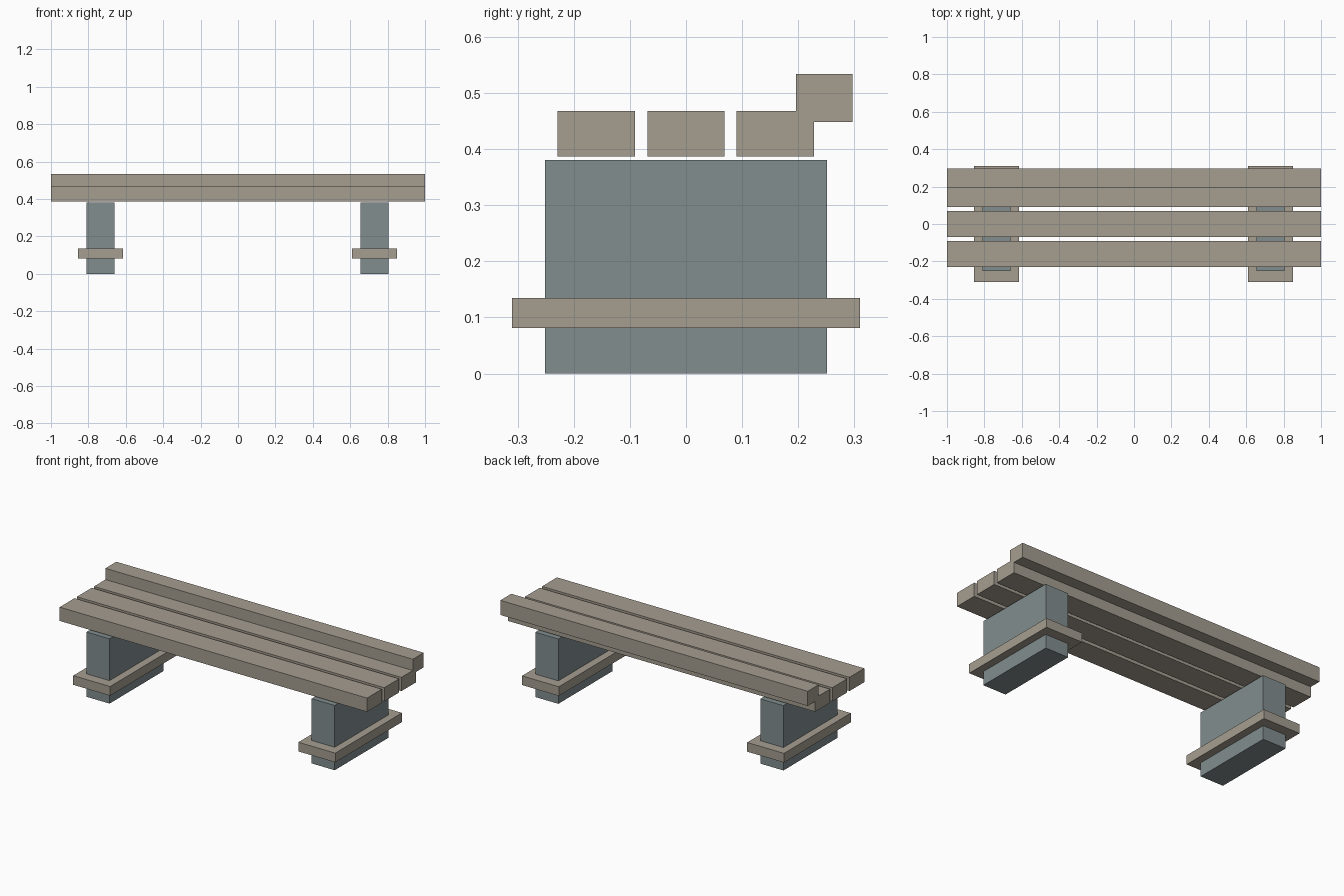
import bpy

default = bpy.data.objects.get("Cube")
if default:
    bpy.data.objects.remove(default, do_unlink=True)


def make_material(name, colour):
    mat = bpy.data.materials.new(name)
    mat.use_nodes = True
    mat.diffuse_color = colour
    mat.node_tree.nodes["Principled BSDF"].inputs["Base Color"].default_value = colour
    return mat


wood = make_material("weathered wood", (0.376, 0.337, 0.279, 1))
stone = make_material("blue grey stone", (0.223, 0.270, 0.275, 1))


def box(name, mat, x, y, z):
    """Box spanning the (low, high) range on each axis."""
    spans = (x, y, z)
    bpy.ops.mesh.primitive_cube_add(size=1, location=[(a + b) / 2 for a, b in spans])
    obj = bpy.context.object
    obj.name = name
    obj.scale = [b - a for a, b in spans]
    bpy.ops.object.transform_apply(location=False, rotation=False, scale=True)
    obj.data.materials.append(mat)
    return obj


# Three seat planks with gaps between them
length = (-1, 1)
for label, y in (("front", -0.16), ("middle", 0), ("back", 0.159)):
    box(f"{label}_seat_plank", wood, length, (y - 0.069, y + 0.069), (0.387, 0.468))

# Raised rail along the back edge
box("back_rail", wood, length, (0.196, 0.297), (0.448, 0.534))

# Stone legs, each wrapped by a wooden collar
for side, x in (("right", -0.735), ("left", 0.73)):
    box(f"{side}_leg", stone, (x - 0.075, x + 0.075), (-0.251, 0.251), (0, 0.381))
    box(f"{side}_leg_collar", wood, (x - 0.12, x + 0.12), (-0.31, 0.31), (0.081, 0.135))
